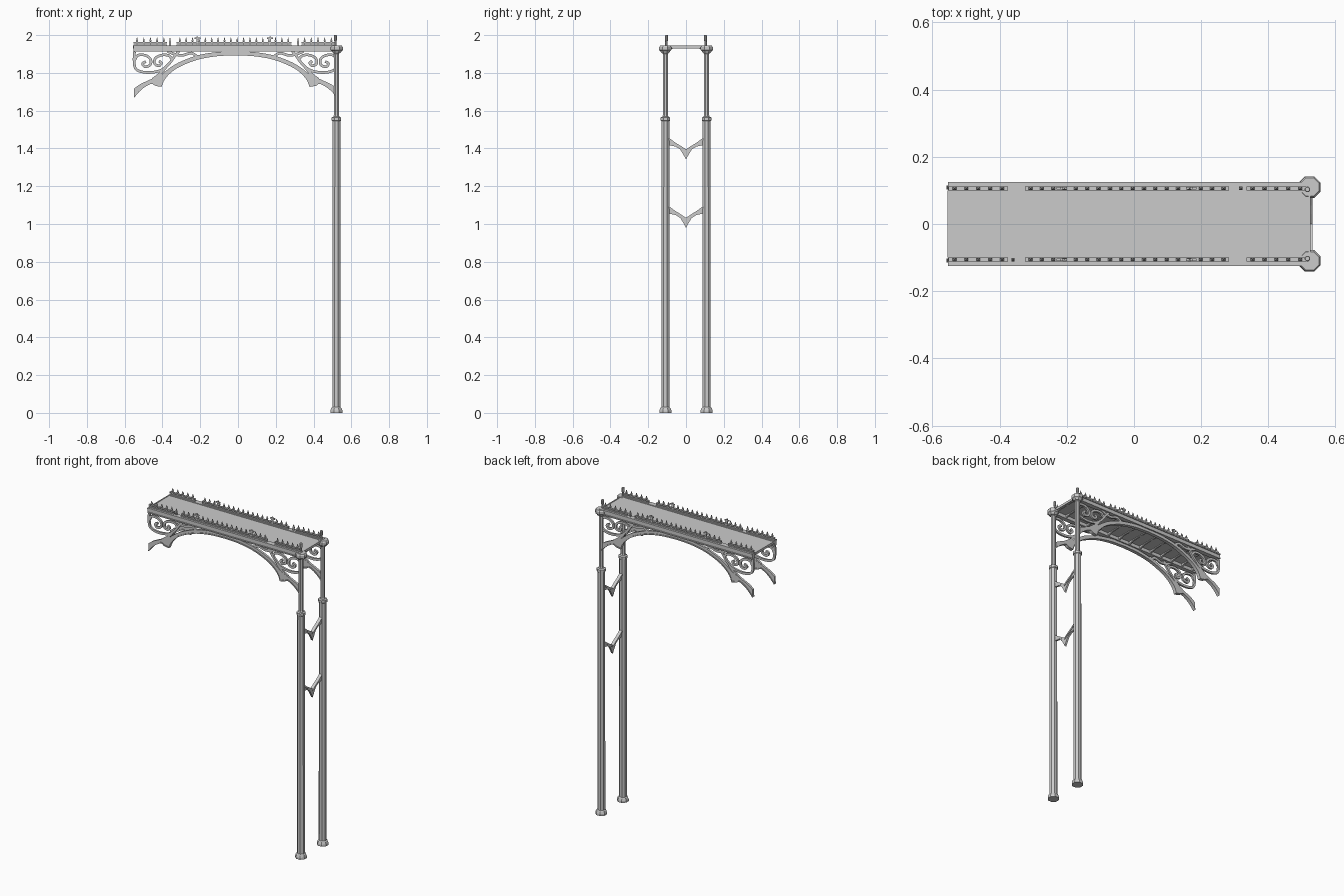
import bpy, bmesh, math
from mathutils import Vector

if "Cube" in bpy.data.objects:
    bpy.data.objects.remove(bpy.data.objects["Cube"])

XM = -0.013           # centre line of the arch
COL_X, COL_Y = 0.521, 0.109


def finish(name, bm):
    bmesh.ops.recalc_face_normals(bm, faces=bm.faces)
    me = bpy.data.meshes.new(name)
    bm.to_mesh(me)
    bm.free()
    ob = bpy.data.objects.new(name, me)
    bpy.context.collection.objects.link(ob)
    return ob


def add_box(bm, x0, x1, y0, y1, z0, z1):
    r = bmesh.ops.create_cube(bm, size=1)
    for v in r['verts']:
        v.co = Vector(((x0 + x1) / 2 + v.co.x * (x1 - x0),
                       (y0 + y1) / 2 + v.co.y * (y1 - y0),
                       (z0 + z1) / 2 + v.co.z * (z1 - z0)))


def add_lathe(bm, x, y, profile, n):
    """Stack of n-sided rings; profile is (radius across flats, z)."""
    k = 1 / math.cos(math.pi / n)
    rings = []
    for r, z in profile:
        rings.append([bm.verts.new((x + r * k * math.cos((i + .5) * math.tau / n),
                                    y + r * k * math.sin((i + .5) * math.tau / n), z)) for i in range(n)])
    for a, b in zip(rings, rings[1:]):
        for i in range(n):
            bm.faces.new((a[i], a[(i + 1) % n], b[(i + 1) % n], b[i]))
    bm.faces.new(rings[0])
    bm.faces.new(rings[-1])


def smooth(pts, n=4):
    """Catmull-Rom curve through points of any dimension."""
    p = [Vector(q) for q in pts]
    p = [2 * p[0] - p[1]] + p + [2 * p[-1] - p[-2]]
    out = []
    for a, b, c, d in zip(p, p[1:], p[2:], p[3:]):
        for i in range(n):
            t = i / n
            out.append(.5 * (2 * b + (c - a) * t + (2 * a - 5 * b + 4 * c - d) * t * t
                             + (3 * b - a - 3 * c + d) * t ** 3))
    return out + [p[-2]]


def add_strip(bm, A, B, d0, d1, place):
    """Solid band between edge lines A and B, from depth d0 to d1."""
    secs = [[bm.verts.new(place(*q, d)) for q, d in ((a, d0), (b, d0), (b, d1), (a, d1))]
            for a, b in zip(A, B)]
    for s, t in zip(secs, secs[1:]):
        for i in range(4):
            j = (i + 1) % 4
            bm.faces.new((s[i], s[j], t[j], t[i]))
    bm.faces.new(secs[0])
    bm.faces.new(secs[-1])


def add_ribbon(bm, pts, w, d0, d1, place):
    p = smooth(pts)
    A, B = [], []
    for i, q in enumerate(p):
        t = (p[min(i + 1, len(p) - 1)] - p[max(i - 1, 0)]).normalized()
        nrm = Vector((-t.y, t.x)) * w / 2
        A.append(q + nrm)
        B.append(q - nrm)
    add_strip(bm, A, B, d0, d1, place)


# Arch rows: distance from centre, top edge, bottom edge
ARCH = [(0, 1.915, 1.893), (.1, 1.910, 1.888), (.2, 1.893, 1.870), (.29, 1.860, 1.835),
        (.34, 1.832, 1.803), (.375, 1.806, 1.765), (.392, 1.792, 1.726)]
FOOT = [(.392, 1.792, 1.726), (.425, 1.776, 1.732), (.445, 1.768, 1.742), (.48, 1.752, 1.725),
        (.51, 1.737, 1.700), (.538, 1.716, 1.667)]
# Scrollwork centre lines: distance from arch centre, height
SCROLLS = [
    [(.535, 1.912), (.537, 1.86), (.525, 1.818), (.47, 1.802), (.40, 1.812), (.355, 1.845), (.325, 1.885), (.30, 1.915)],
    [(.533, 1.868), (.518, 1.893), (.478, 1.893), (.450, 1.872), (.452, 1.842), (.480, 1.833), (.492, 1.850), (.475, 1.860)],
    [(.335, 1.872), (.355, 1.892), (.392, 1.894), (.425, 1.877), (.428, 1.848), (.405, 1.838), (.393, 1.853), (.406, 1.862)],
    [(.20, 1.885), (.235, 1.905), (.28, 1.893), (.32, 1.898), (.36, 1.914)],
    [(.44, 1.765), (.40, 1.795), (.37, 1.828)],
]
arch_rows = smooth(ARCH)
foot_rows = smooth(FOOT)

for sy, side in ((-1, "front"), (1, "back")):
    y = sy * COL_Y
    # Arch rib with cusped feet, plus its thin lower flange
    bm = bmesh.new()
    bs = bmesh.new()
    for sx in (-1, 1):
        def place(u, z, d, sx=sx):
            return (XM + sx * u, y + d, z)
        for rows in (arch_rows, foot_rows):
            top = [(r.x, r.y) for r in rows]
            bot = [(r.x, r.z) for r in rows]
            add_strip(bm, top, bot, -.007, .007, place)
            lip = [(r.x, r.z + .007) for r in rows]
            add_strip(bm, lip, bot, -.011, .011, place)
        for s in SCROLLS:
            add_ribbon(bs, s, .014, -.006, .006, place)
    finish(side + "_arch", bm)
    finish(side + "_scrollwork", bs)

    # Edge girder with projecting flanges
    bm = bmesh.new()
    add_box(bm, -.553, .525, y - .010, y + .010, 1.917, 1.942)
    add_box(bm, -.553, .525, y - .014, y + .015, 1.912, 1.919)
    add_box(bm, -.553, .525, y - .016, y + .016, 1.938, 1.946)
    finish(side + "_girder", bm)

    # Broken cresting rail and its spikes
    bm = bmesh.new()
    bk = bmesh.new()
    yr = sy * .106
    for x0, x1 in ((-.552, -.375), (-.325, .283), (.335, .512)):
        add_box(bm, x0, x1, yr - .006, yr + .006, 1.944, 1.950)
        add_box(bm, x0, x1, yr - .006, yr + .006, 1.956, 1.963)
        n = round((x1 - x0) / .034)
        for i in range(n):
            x = x0 + (i + .5) * (x1 - x0) / n
            add_lathe(bk, x, yr, [(.003, 1.944), (.003, 1.964), (.0055, 1.969), (.003, 1.978), (.001, 1.988)], 4)
    lone = -.36 if sy < 0 else .318
    add_lathe(bk, lone, yr, [(.004, 1.944), (.005, 1.966), (.001, 1.985)], 4)
    for x in (-.215, .17):
        add_box(bk, x - .004, x + .004, yr - .004, yr + .004, 1.944, 1.993)
        add_box(bk, x - .016, x + .016, yr - .004, yr + .004, 1.980, 1.987)
    finish(side + "_cresting_rail", bm)
    finish(side + "_cresting_spikes", bk)

    # Column: base, shaft, collar, slimmer upper shaft, capital
    bm = bmesh.new()
    add_lathe(bm, COL_X, y, [(.032, 0), (.032, .012), (.027, .026), (.022, .030), (.021, 1.545),
                             (.025, 1.548), (.025, 1.564), (.016, 1.568), (.0135, 1.575), (.0135, 1.90),
                             (.020, 1.908)], 8)
    finish(side + "_column", bm)
    bm = bmesh.new()
    add_lathe(bm, COL_X + .002, y + sy * .001, [(.020, 1.905), (.026, 1.915), (.032, 1.920), (.032, 1.936),
                                                (.027, 1.944)], 8)
    finish(side + "_capital", bm)
    bm = bmesh.new()
    add_lathe(bm, .516, sy * .103, [(.005, 1.94), (.005, 1.968), (.008, 1.972), (.008, 1.998), (.006, 2.0)], 8)
    finish(side + "_finial", bm)

# Deck plate with end trims
bm = bmesh.new()
add_box(bm, -.555, .525, -.098, .098, 1.936, 1.942)
for x in (-.552, .522):
    add_box(bm, x - .003, x + .003, -.1, .1, 1.930, 1.945)
finish("deck", bm)

# Shallow arched ribs under the deck
bm = bmesh.new()
for i in range(14):
    x = -.53 + i * 1.04 / 13
    ys = [-.1, -.085, -.06, 0, .06, .085, .1]
    low = [1.918, 1.925, 1.930, 1.932, 1.930, 1.925, 1.918]
    add_strip(bm, [(v, 1.938) for v in ys], list(zip(ys, low)), x - .005, x + .005,
              lambda v, z, d: (d, v, z))
finish("deck_ribs", bm)

# V-shaped braces between the columns
HALF = [(.095, .118, .076), (.085, .110, .074), (.055, .088, .068), (.03, .073, .052), (.012, .061, .022)]
rows = [(-a, b, c) for a, b, c in HALF] + [(0, .053, 0)] + HALF[::-1]
for z0, name in ((.98, "lower_brace"), (1.342, "upper_brace")):
    bm = bmesh.new()
    add_strip(bm, [(a, z0 + b) for a, b, c in rows], [(a, z0 + c) for a, b, c in rows],
              COL_X - .006, COL_X + .006, lambda v, z, d: (d, v, z))
    add_strip(bm, [(a, z0 + b) for a, b, c in rows], [(a, z0 + b - .012) for a, b, c in rows],
              COL_X - .010, COL_X + .010, lambda v, z, d: (d, v, z))
    finish(name, bm)
